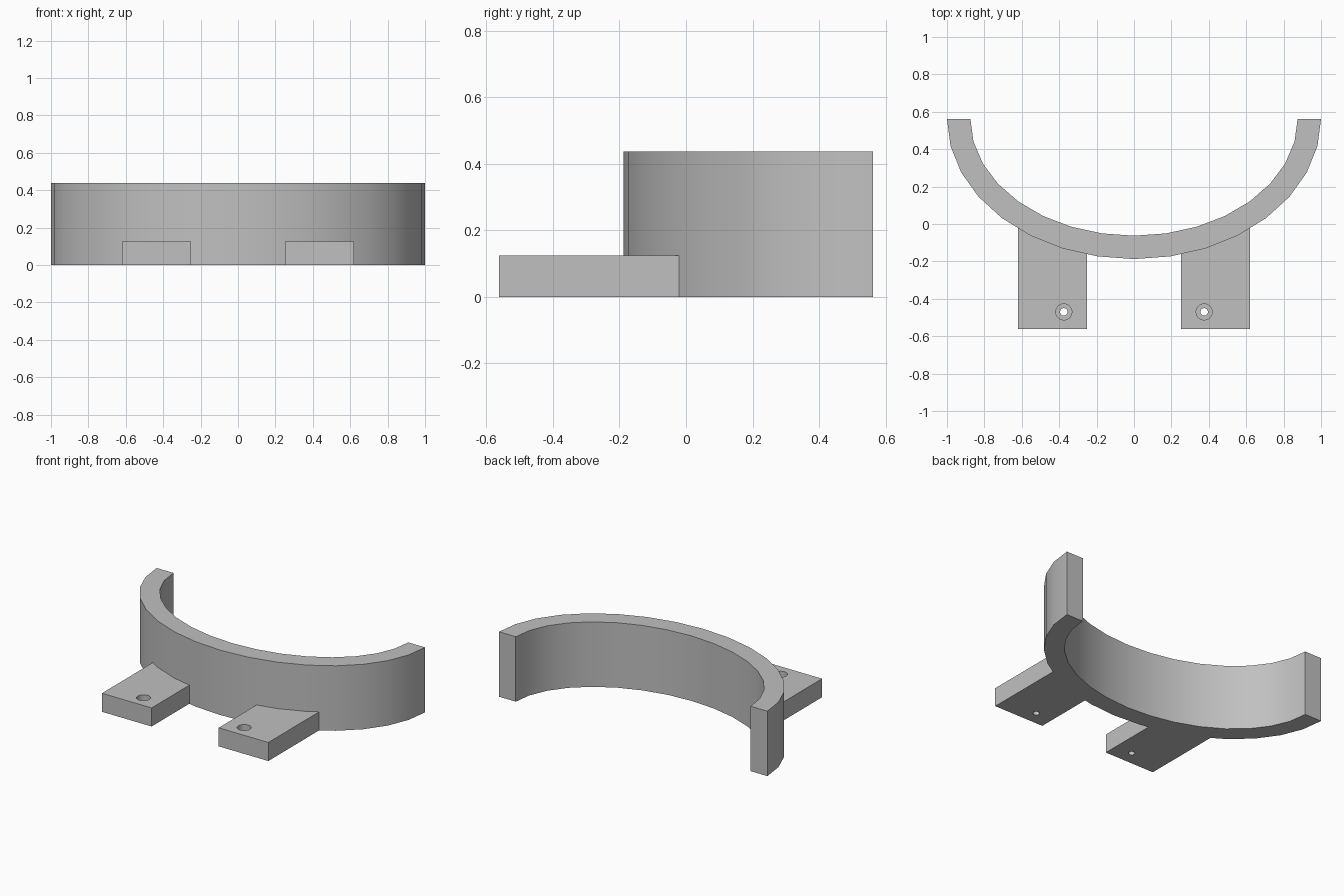
import bpy, bmesh
from math import sin, cos, pi, radians

if "Cube" in bpy.data.objects:
    bpy.data.objects.remove(bpy.data.objects["Cube"], do_unlink=True)

BACK, HEIGHT, TAB_H = 0.5625, 0.4375, 0.125
SEGMENTS = 16

grey = bpy.data.materials.new("plain_grey")
grey.use_nodes = True
colour = (0.53, 0.53, 0.53, 1)
grey.diffuse_color = colour
grey.node_tree.nodes["Principled BSDF"].inputs["Base Color"].default_value = colour


def arc(rx, ry):
    """Half ellipse bulging to the front, from left end to right end."""
    angles = [pi * i / SEGMENTS - pi / 2 for i in range(SEGMENTS + 1)]
    return [(rx * sin(a), BACK - ry * cos(a)) for a in angles]


def prism(name, outline, height):
    """Extrude a flat outline upwards from the floor."""
    bm = bmesh.new()
    face = bm.faces.new([bm.verts.new((x, y, 0)) for x, y in outline])
    new = bmesh.ops.extrude_face_region(bm, geom=[face])["geom"]
    verts = [v for v in new if isinstance(v, bmesh.types.BMVert)]
    bmesh.ops.translate(bm, verts=verts, vec=(0, 0, height))
    bmesh.ops.recalc_face_normals(bm, faces=bm.faces)
    mesh = bpy.data.meshes.new(name)
    bm.to_mesh(mesh)
    bm.free()
    mesh.materials.append(grey)
    obj = bpy.data.objects.new(name, mesh)
    bpy.context.collection.objects.link(obj)
    return obj


def smooth(obj):
    bpy.ops.object.select_all(action="DESELECT")
    obj.select_set(True)
    bpy.context.view_layer.objects.active = obj
    bpy.ops.object.shade_smooth_by_angle(angle=radians(30))


def drill(obj, x, y, radius, bottom, top):
    """Cut a round vertical hole."""
    bpy.ops.mesh.primitive_cylinder_add(
        vertices=24, radius=radius, depth=top - bottom, location=(x, y, (top + bottom) / 2))
    cutter = bpy.context.object
    cutter.name = "hole_cutter"
    cutter.data.materials.append(grey)
    cutter.hide_render = True
    cutter.hide_set(True)
    cutter.display_type = "WIRE"
    mod = obj.modifiers.new("hole", "BOOLEAN")
    mod.operation, mod.solver, mod.object = "DIFFERENCE", "EXACT", cutter
    bpy.context.view_layer.objects.active = obj
    bpy.ops.object.modifier_apply(modifier=mod.name)
    bpy.data.objects.remove(cutter, do_unlink=True)


# Curved half band
outer = arc(1, 0.75)
band = prism("curved_band", outer + arc(0.875, 0.625)[::-1], HEIGHT)
smooth(band)


def band_y(x):
    """Front surface of the band at a given x."""
    for (x0, y0), (x1, y1) in zip(outer, outer[1:]):
        if x0 <= x <= x1:
            return y0 + (y1 - y0) * (x - x0) / (x1 - x0)


# Mounting tabs, fitted to the band, each with a counterbored screw hole
for side, name in ((1, "left_tab"), (-1, "right_tab")):
    xs = [0.25] + [x for x, y in outer if 0.25 < x < 0.62] + [0.62]
    outline = [(0.62, -BACK), (0.25, -BACK)] + [(x, band_y(x)) for x in xs]
    tab = prism(name, [(side * x, y) for x, y in outline], TAB_H)
    drill(tab, side * 0.375, -0.47, 0.02, -0.05, 0.2)
    drill(tab, side * 0.375, -0.47, 0.043, 0.0625, 0.2)
    smooth(tab)
